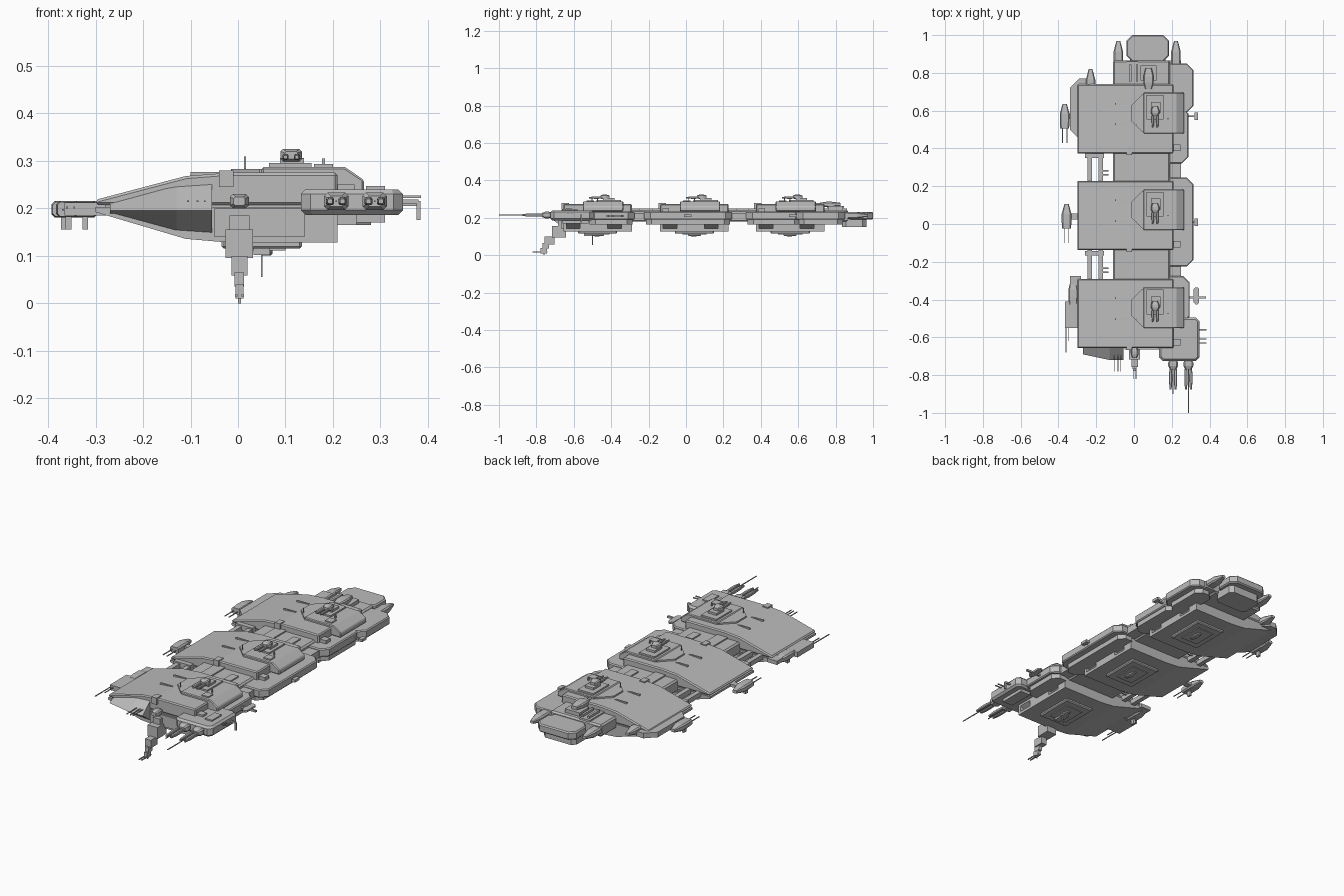
import bpy, bmesh

cube = bpy.data.objects.get("Cube")
if cube:
    bpy.data.objects.remove(cube, do_unlink=True)

hull_grey = bpy.data.materials.new("hull_grey")
hull_grey.use_nodes = True
grey = (.5, .5, .5, 1)
hull_grey.diffuse_color = grey
hull_grey.node_tree.nodes["Principled BSDF"].inputs["Base Color"].default_value = grey

# shared datums of the hull
SEAM = .205       # height of the line between upper and lower hull
RISE = .07        # hull above the seam
DROP = .077       # hull below the seam
TIP = -.3         # thin edge of each block
RIM = .21         # upright edge of each block
HALF = .183       # half length of each block
ROOF = .287       # top of the raised cap
DECK = SEAM + RISE
BELLY = SEAM - DROP
BOW = -.65


def loft(name, rings, bevel=0):
    """Join matching rings of points, close both ends and chamfer the edges."""
    bm = bmesh.new()
    loops = [[bm.verts.new(point) for point in ring] for ring in rings]
    count = len(loops[0])
    for near, far in zip(loops, loops[1:]):
        for i in range(count):
            j = (i + 1) % count
            bm.faces.new((near[i], near[j], far[j], far[i]))
    bm.faces.new(loops[0])
    bm.faces.new(loops[-1])
    bmesh.ops.recalc_face_normals(bm, faces=bm.faces)
    mesh = bpy.data.meshes.new(name)
    bm.to_mesh(mesh)
    bm.free()
    mesh.materials.append(hull_grey)
    part = bpy.data.objects.new(name, mesh)
    bpy.context.collection.objects.link(part)
    if bevel:
        edge = part.modifiers.new("edge_bevel", "BEVEL")
        edge.width = bevel
        edge.segments = 1
        edge.limit_method = "ANGLE"
        edge.angle_limit = .9
    return part


def section(name, profile, y, half, bevel=0):
    """Profile in x and z, pulled both ways along y."""
    return loft(name, [[(x, end, z) for x, z in profile] for end in (y - half, y + half)], bevel)


def box(name, x, y, z, width, length, height, corner=0, bevel=0):
    """Block centred on x and y, standing on z, with optional cut corners."""
    a, b = width / 2, length / 2
    outline = [(a, b), (-a, b), (-a, -b), (a, -b)]
    if corner:
        c, d = a - corner, b - corner
        outline = [(a, d), (c, b), (-c, b), (-a, d), (-a, -d), (-c, -b), (c, -b), (a, -d)]
    return loft(name, [[(x + u, y + v, level) for u, v in outline]
                       for level in (z, z + height)], bevel)


def rod(name, x, y, z, out=0, forward=0, up=0, thick=.004):
    """Thin straight bar leaving a point sideways, forwards or upwards."""
    return box(name, x + out / 2, y - forward / 2, z, max(abs(out), thick),
               max(forward, thick), max(up, thick))


def pod(name, x, y, z, width, length, height, nose=.6, tail=.6):
    """Chamfered pod along y that narrows towards its nose and tail."""
    rings = []
    for along, scale in ((-.5, nose), (-.2, 1), (.1, 1), (.5, tail)):
        a, b = width * scale / 2, height * scale / 2
        c = min(a, b) * .4
        corners = [(a, b - c), (a - c, b)]
        ring = corners + [(-u, v) for u, v in reversed(corners)]
        ring += [(-u, -v) for u, v in ring]
        rings.append([(x + u, y + along * length, z + v) for u, v in ring])
    return loft(name, rings)


def hull_profile(height):
    """Half of the block's outline; a negative height gives the lower half."""
    sign = 1 if height > 0 else -1
    return [(TIP, SEAM + sign * .002), (TIP, SEAM + sign * .013),
            (-.11, SEAM + height * .9), (-.02, SEAM + height),
            (RIM, SEAM + height), (RIM, SEAM + sign * .002)]


def hull_block(c):
    """One hull block with its raised cap, bridge, pockets and belly."""
    section("upper_hull", hull_profile(RISE), c, HALF, bevel=.01)
    lower_hull = section("lower_hull", hull_profile(-DROP), c, HALF)
    box("hull_seam", x=-.04, y=c, z=SEAM - .01, width=.48, length=.35, height=.02)

    # side pockets with overhanging inner faces
    for shift in (-.13, .09):
        cutter = section("pocket_cutter", [(RIM + .01, .18), (.15, .143), (RIM + .01, .143)],
                         c + shift, half=.037)
        cutter.hide_render = True
        cutter.hide_viewport = True
        pocket = lower_hull.modifiers.new("pocket", "BOOLEAN")
        pocket.operation = "DIFFERENCE"
        pocket.solver = "EXACT"
        pocket.object = cutter

    # raised cap overhanging the rim
    mid = c + .03
    section("cap", [(.05, .25), (.05, ROOF), (.225, ROOF), (.265, .26), (.265, .235), (RIM, .235)],
            mid, half=.108, bevel=.004)
    box("cap_nose", x=.05, y=mid, z=DECK - .01, width=.13, length=.2, height=.018, corner=.06)

    # bridge with its twin guns
    bridge = c + .06
    box("bridge_base", x=.11, y=bridge, z=ROOF, width=.09, length=.13, height=.008)
    box("bridge_top", x=.114, y=bridge, z=ROOF, width=.05, length=.06, height=.019)
    pod("turret_house", x=.112, y=bridge - .02, z=.312, width=.045, length=.05, height=.026)
    for x in (.1, .124):
        pod("turret_barrel", x, y=c, z=.308, width=.013, length=.09, height=.012)
    box("cap_panel", x=.18, y=c - .04, z=ROOF, width=.04, length=.04, height=.006)
    rod("mast", x=.18, y=c, z=ROOF, up=.018, thick=.006)
    rod("whip_aerial", x=.015, y=c - .03, z=DECK, up=.034)

    # deck fittings
    front = c - HALF
    box("edge_box", x=-.025, y=front + .01, z=SEAM + .04, width=.03, length=.04, height=.035)
    for shift in (-.03, .08):
        rod("deck_slat", x=-.1, y=c + shift, z=DECK - .006, out=.07, thick=.008)
    box("side_locker", x=RIM, y=front + .03, z=SEAM, width=.07, length=.035, height=.045)
    box("side_ledge", x=RIM, y=c, z=SEAM - .01, width=.07, length=.3, height=.03)

    # belly plates
    box("belly_plate", x=.05, y=c, z=BELLY - .013, width=.17, length=RIM, height=.02, bevel=.005)
    box("belly_inset", x=.05, y=c, z=BELLY - .017, width=.1, length=.13, height=.01)
    pod("belly_pod", x=.06, y=c, z=BELLY - .018, width=.026, length=.07, height=.018)


for centre in (-.473, .045, .557):
    hull_block(centre)

# central spine joining the blocks
box("spine", x=.04, y=.13, z=.18, width=.3, length=1.47, height=.063, bevel=.008)
box("spine_side", x=.2, y=.13, z=.187, width=.1, length=1.47, height=.038)
box("spine_ridge", x=-.01, y=.28, z=.24, width=.06, length=1.16, height=.01)

# rails, lockers and pipes in the two gaps
for gap in (-.215, .302):
    for x in (-.235, -.175):
        box("gap_rail", x, gap, z=.19, width=.024, length=.18, height=.025)
    box("gap_bar", x=RIM - .42, y=gap + .06, z=.195, width=.1, length=.025, height=.027)
    box("gap_locker", x=.11, y=gap, z=.24, width=.04, length=.07, height=.01)
    for shift in (-.04, -.02):
        rod("gap_pipe", x=-.18, y=gap + shift, z=SEAM, out=.045, thick=.008)

# side armour on the left, each with a narrower keel
for y, length, reach in ((.72, .26, .315), (.47, .3, .288), (.01, .47, .315), (-.4, .25, .295)):
    width = reach - .15
    box("left_sponson", reach - width / 2, y, z=.19, width=width, length=length, height=.043,
        corner=.035, bevel=.005)
    box("left_sponson_keel", x=.23, y=y, z=.165, width=.1, length=length - .02, height=.03,
        corner=.03)

# side armour on the right
box("right_rear_sponson", x=-.27, y=.61, z=.188, width=.14, length=.32, height=.027, corner=.05)
box("right_front_sponson", x=-.32, y=-.48, z=.185, width=.09, length=.14, height=.027)
box("right_front_arm", x=-.31, y=-.35, z=.19, width=.06, length=.15, height=.02)
for x, reach in ((-.36, .14), (-.345, .08)):
    rod("sponson_barrel", x, y=-.54, z=.2, forward=reach)

# gun pods on arms along the right side
for x, y in ((-.367, .57), (-.357, .04), (-.322, -.36)):
    pod("gun_pod", x, y, z=.198, width=.052, length=.13, height=.034, nose=.9, tail=.45)
    box("pod_arm", x + .05, y, z=.19, width=.1, length=.03, height=.015)
    box("pod_foot", x, y - .03, z=.155, width=.012, length=.02, height=.03)
    for side in (-.012, .012):
        rod("pod_barrel", x + side, y - .05, z=.195, forward=.09)

# wedge prow
loft("prow", [[(x, BOW, .2 - depth), (x, BOW - reach, .195), (x, BOW, .2 + depth)]
              for x, reach, depth in ((-.27, .04, .012), (-.13, .07, .05), (-.055, .07, .055))])
for x in (-.105, -.085, -.07):
    rod("prow_barrel", x, y=BOW - .04, z=.213, forward=.09)
box("prow_frame", x=.045, y=BOW, z=.14, width=.19, length=.03, height=.06)

# front gun block with two long twin guns
box("gun_block", x=.24, y=-.61, z=.186, width=.215, length=.23, height=.054, corner=.02, bevel=.01)
for x, reach in ((.207, .18), (.288, .28)):
    pod("gun_mount", x, y=-.74, z=.215, width=.052, length=.06, height=.036)
    for side in (-.013, .013):
        pod("gun_barrel", x + side, y=-.81, z=.215, width=.017, length=.13, height=.017)
    rod("gun_tip", x, y=-.72, z=.213, forward=reach)
box("block_hatch", x=.29, y=-.62, z=.24, width=.04, length=.08, height=.007)
box("block_keel", x=.28, y=-.59, z=.17, width=.06, length=.14, height=.02)
for y in (-.61, -.63):
    rod("block_aerial", x=.34, y=y, z=.222, out=.045, thick=.005)
rod("hook_arm", x=.34, y=-.56, z=.21, out=.04, thick=.009)
rod("hook_drop", x=.38, y=-.56, z=.175, up=.04, thick=.009)

# chin gun hanging in steps below the bow
box("chin_bracket", x=.003, y=BOW, z=.14, width=.042, length=.07, height=.045)
box("chin_neck", x=.003, y=BOW - .03, z=.095, width=.058, length=.075, height=.06)
box("chin_joint", x=.003, y=BOW - .08, z=.058, width=.034, length=.055, height=.042)
box("chin_arm", x=.003, y=BOW - .1, z=.035, width=.02, length=.035, height=.03)
box("chin_cradle", x=.003, y=BOW - .11, z=.01, width=.017, length=.035, height=.03)
for x in (-.004, .01):
    rod("chin_barrel", x, y=BOW - .09, z=.014, forward=.08, thick=.005)
rod("chin_pin", x=.003, y=BOW - .11, z=0, up=.03, thick=.006)
pod("nose_light", x=.003, y=BOW - .03, z=.215, width=.04, length=.06, height=.03)
rod("belly_aerial", x=.05, y=-.5, z=.055, up=.06)
box("belly_bracket", x=.05, y=-.51, z=.102, width=.035, length=.07, height=.028)

# small sensors on the left
for y in (.57, .01):
    rod("sensor_arm", x=.28, y=y, z=SEAM, out=.045, thick=.008)
    box("sensor_head", x=.33, y=y, z=SEAM, width=.02, length=.04, height=.014)
box("sensor_dish", x=.33, y=-.38, z=SEAM, width=.03, length=.09, height=.01, corner=.01)
rod("sensor_spike", x=.29, y=-.39, z=SEAM, out=.09, thick=.01)

# stern engine block and tail booms
box("stern_neck", x=.075, y=.86, z=.185, width=.15, length=.08, height=.04)
box("stern_upper", x=.073, y=.93, z=.19, width=.225, length=.14, height=.042, corner=.03, bevel=.006)
box("stern_lower", x=.073, y=.9, z=.15, width=.19, length=.13, height=.045, corner=.02)
for x, y in ((-.083, .9), (.222, .9), (-.23, .75)):
    pod("tail_boom", x, y, z=.213, width=.05, length=.14, height=.034, nose=1, tail=.4)

# stern turret and deck rails
box("stern_turret_base", x=.077, y=.8, z=.235, width=.085, length=.08, height=.027)
pod("stern_turret", x=.077, y=.77, z=.272, width=.055, length=.11, height=.028)
for x in (.066, .088):
    rod("stern_turret_barrel", x, y=.77, z=.27, forward=.08, thick=.008)
for x in (-.02, .016):
    box("stern_rail", x, y=.8, z=.24, width=.012, length=.09, height=.022)
